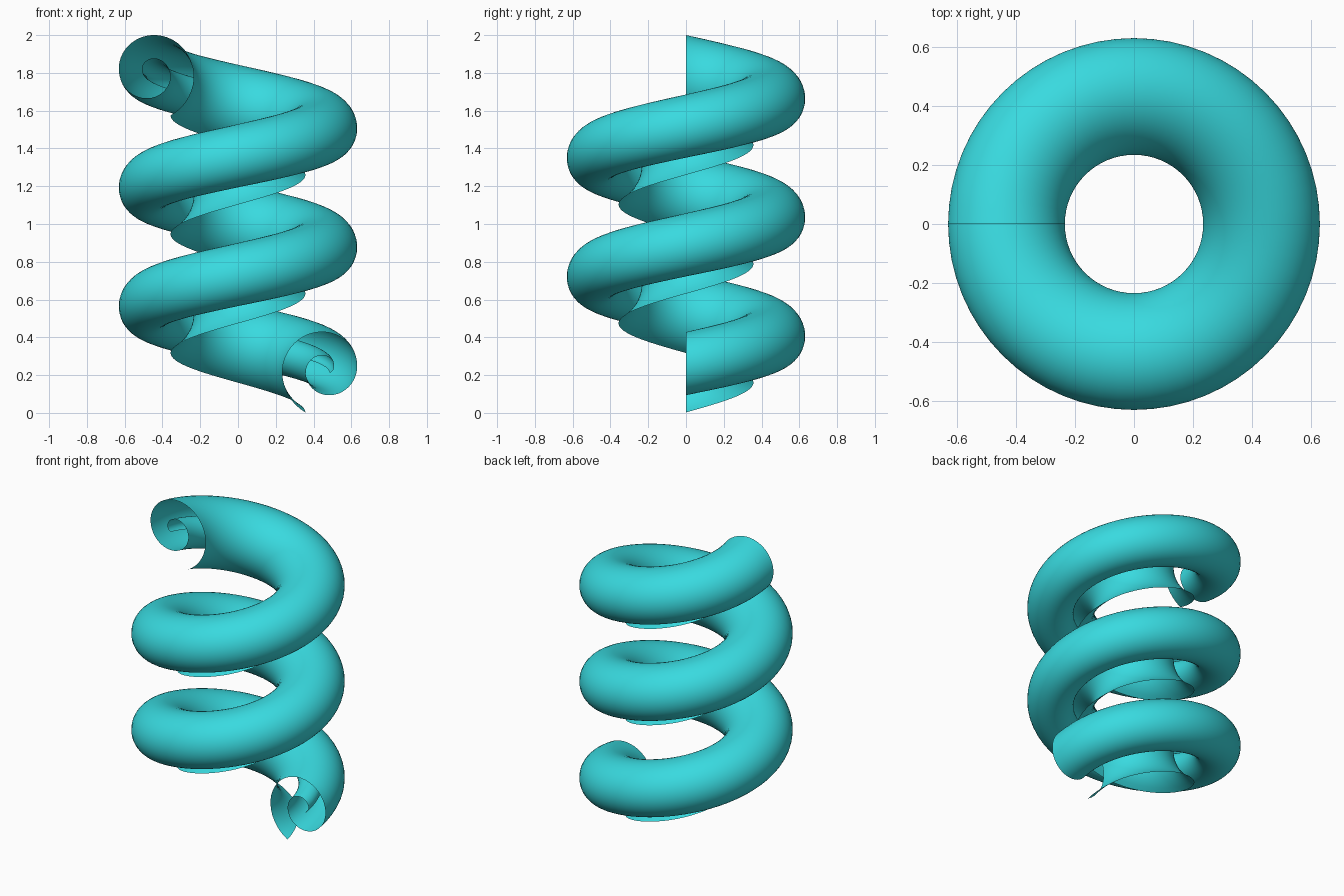
import bpy, bmesh
from math import cos, sin, tau

if "Cube" in bpy.data.objects:
    bpy.data.objects.remove(bpy.data.objects["Cube"])

TURNS, RISE = 2.5, 1.572          # helix turns and total climb
CX, CZ, GAP = 0.464, 0.230, 0.125 # scroll centre and spacing per scroll turn
T0, T1 = 0.22, 2.01               # scroll from inner lip to outer lip
NP, NH = 80, 160                  # steps along scroll and along helix


def scroll_point(i):
    """Point (radius, height) on the rolled cross-section."""
    t = T0 + (T1 - T0) * i / NP
    a = tau * (0.5 - (t - 1.83))  # at t = 1.83 the scroll points inward
    a = tau * 0.5 + tau * (t - 1.83)
    return CX + GAP * t * cos(a), CZ + GAP * t * sin(a)


# Rolled sheet swept up a helix
bm = bmesh.new()
profile = [scroll_point(i) for i in range(NP + 1)]
rows = []
for j in range(NH + 1):
    f = j / NH
    a = tau * TURNS * f
    rows.append([bm.verts.new((r * cos(a), r * sin(a), z + RISE * f)) for r, z in profile])
for r0, r1 in zip(rows, rows[1:]):
    for i in range(NP):
        bm.faces.new((r0[i], r1[i], r1[i + 1], r0[i + 1])).smooth = True
bmesh.ops.recalc_face_normals(bm, faces=bm.faces)

mesh = bpy.data.meshes.new("scroll_helix")
bm.to_mesh(mesh)
bm.free()
obj = bpy.data.objects.new("scroll_helix", mesh)
bpy.context.collection.objects.link(obj)

# Turquoise finish
mat = bpy.data.materials.new("turquoise")
mat.diffuse_color = (0.04, 0.70, 0.74, 1)
mat.use_nodes = True
mat.node_tree.nodes["Principled BSDF"].inputs["Base Color"].default_value = mat.diffuse_color
mesh.materials.append(mat)
